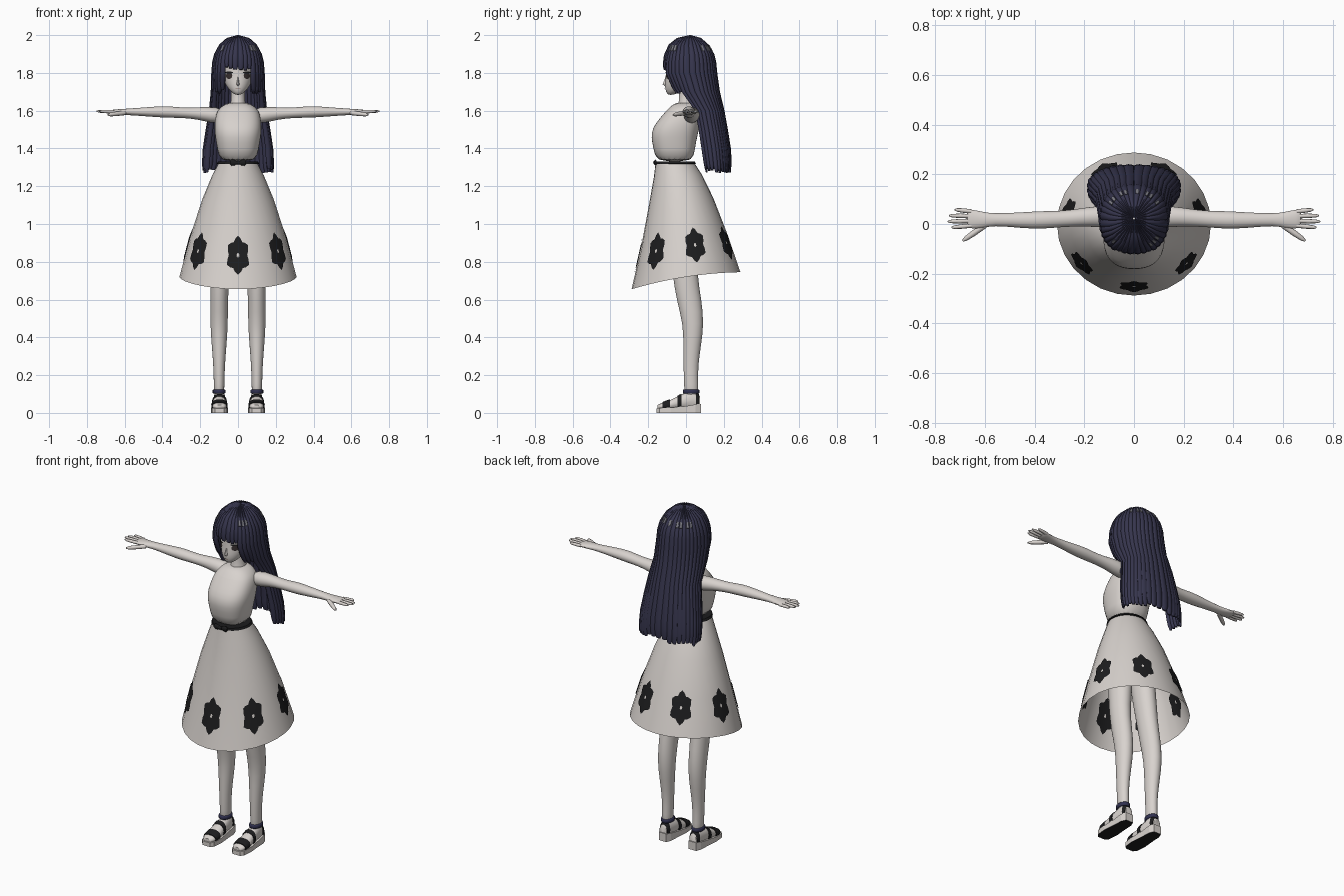
import bpy, bmesh, random
from math import sin, cos, pi, radians, sqrt
from mathutils import Vector as V

random.seed(4)
cube = bpy.data.objects.get("Cube")
if cube:
    bpy.data.objects.remove(cube)


def material(name, r, g, b):
    m = bpy.data.materials.new(name)
    m.use_nodes = True
    m.diffuse_color = (r, g, b, 1)
    node = m.node_tree.nodes["Principled BSDF"]
    node.inputs["Base Color"].default_value = (r, g, b, 1)
    node.inputs["Roughness"].default_value = 0.8
    return m


SKIN = material("pale skin", .69, .65, .62)
DRESS = material("off white cloth", .68, .64, .61)
HAIR = material("dark navy hair", .037, .036, .075)
SHINE = material("grey hair shine", .2, .2, .23)
BLACK = material("black", .012, .012, .013)
NAVY = material("navy strap", .03, .03, .08)
EYE = material("dark brown eye", .04, .03, .03)
LIP = material("muted lip", .35, .22, .2)


def loft(name, parts, mats, caps=True, mirror=False, sub=0, rule=None, smooth=True):
    """Skin each list of rings into a tube; all tubes form one object."""
    bm = bmesh.new()
    for rings in parts:
        rows = [[bm.verts.new(p) for p in r] for r in rings]
        n = len(rows[0])
        for a, b in zip(rows, rows[1:]):
            for i in range(n):
                j = (i + 1) % n
                bm.faces.new((a[i], a[j], b[j], b[i]))
        if caps:
            bm.faces.new(rows[0])
            bm.faces.new(rows[-1])
    bmesh.ops.recalc_face_normals(bm, faces=bm.faces)
    bm.normal_update()
    if rule:
        for f in bm.faces:
            f.material_index = rule(f)
    me = bpy.data.meshes.new(name)
    bm.to_mesh(me)
    bm.free()
    for m in mats:
        me.materials.append(m)
    if smooth:
        me.shade_smooth()
        me.set_sharp_from_angle(angle=radians(60))
    ob = bpy.data.objects.new(name, me)
    bpy.context.collection.objects.link(ob)
    if mirror:
        ob.modifiers.new("mirror", "MIRROR").use_clip = False
    if sub:
        ob.modifiers.new("round", "SUBSURF").levels = sub
        ob.modifiers["round"].render_levels = sub
    return ob


def lerp(keys, t):
    t = min(max(t, keys[0][0]), keys[-1][0])
    for a, b in zip(keys, keys[1:]):
        if t <= b[0]:
            f = (t - a[0]) / (b[0] - a[0])
            return [p + (q - p) * f for p, q in zip(a[1:], b[1:])]


def power(v, e):
    return abs(v) ** e * (1 if v > 0 else -1)


def ring(c, u, v, n=12, e=1.0):
    c, u, v = V(c), V(u), V(v)
    return [c + u * power(cos(2 * pi * i / n), e) + v * power(sin(2 * pi * i / n), e) for i in range(n)]


def level(z, rx, yf, yb, e=1.0, n=20):
    return ring((0, (yf + yb) / 2, z), (rx, 0, 0), (0, (yb - yf) / 2, 0), n, e)


# Skirt: flared, with a hem that dips at the front
SKIRT = [(0, .1, -.16, .04), (.12, .137, -.17, .085), (.33, .19, -.195, .145),
         (.66, .255, -.236, .22), (1, .31, -.288, .288)]


def skirt_point(th, t, off=0.0):
    rx, yf, yb = lerp(SKIRT, t)
    c, s = cos(th), sin(th)
    hem = .72 - .045 * c - .02 * c * c
    p = V((rx * s, (yf + yb) / 2 - (yb - yf) / 2 * c, 1.33 + t * (hem - 1.33)))
    return p + V((s, -c, .25)) * off


def skirt_ring(t, off=0.0):
    return [skirt_point(2 * pi * i / 28, t, off) for i in range(28)]


loft("skirt", [[skirt_ring(k[0]) for k in SKIRT]], [DRESS], caps=False)


# Seven star flowers around the hem, showing on both sides of the cloth
def flower(th, off):
    rows = []
    for s in (.12, .4, .7, 1):
        row = []
        for i in range(24):
            p = 2 * pi * i / 24
            r = s * (1 + .14 * cos(6 * p + pi))
            row.append(skirt_point(th + .21 * r * cos(p), .735 + .135 * r * sin(p), off))
        rows.append(row)
    return rows


loft("skirt_flowers", [flower(k * 2 * pi / 7, off) for k in range(7) for off in (.004, -.006)],
     [BLACK], caps=False)

# Belt and bow
loft("belt", [[skirt_ring(0, .002), skirt_ring(0, .006), skirt_ring(.02, .006), skirt_ring(.02, .001)]], [BLACK])
bow = [(.002, .005), (.018, .015), (.034, .017), (.042, .01)]
loft("bow", [[ring((x, -.162, 1.325), (0, .007, 0), (0, 0, r), 8) for x, r in bow]], [BLACK], mirror=True)
loft("bow_knot", [[ring((x, -.166, 1.325), (0, .008, 0), (0, 0, .01), 8) for x in (-.009, .009)]], [BLACK])

# Bodice and upper chest
BODY = [(1.325, .1, -.16, .04), (1.4, .11, -.173, .048), (1.46, .122, -.187, .06),
        (1.51, .127, -.178, .072), (1.56, .122, -.14, .08), (1.6, .112, -.105, .08),
        (1.625, .085, -.08, .07), (1.645, .05, -.05, .055)]
loft("bodice", [[level(*k, e=.82) for k in BODY]], [DRESS, SKIN], sub=1,
     rule=lambda f: int(f.calc_center_median().z > 1.61))
loft("neck", [[level(z, r, -r, r + .01) for z, r in ((1.61, .05), (1.65, .038), (1.7, .036), (1.76, .038))]], [SKIN])

# Head with nose
HEAD = [(1.683, .012, -.094, -.07), (1.698, .036, -.106, -.03), (1.725, .06, -.113, .03),
        (1.76, .077, -.111, .07), (1.8, .086, -.107, .1), (1.86, .09, -.108, .11),
        (1.92, .08, -.09, .1), (1.96, .045, -.04, .07)]
loft("head", [[level(*k) for k in HEAD]], [SKIN], sub=1)
loft("nose", [[level(z, r, yf, -.09, n=8) for z, r, yf in
               ((1.73, .006, -.11), (1.74, .009, -.124), (1.755, .006, -.117), (1.785, .003, -.106))]], [SKIN])


def face_disc(x, z, w, h, off):
    """Flat disc laid on the curve of the face."""
    rows = []
    for s in (.02, .5, 1):
        row = []
        for i in range(14):
            a = 2 * pi * i / 14
            px, pz = x + s * w * cos(a), z + s * h * sin(a)
            rx, yf, yb = lerp(HEAD, pz)
            y = (yf + yb) / 2 - (yb - yf) / 2 * sqrt(max(0, 1 - (px / rx) ** 2))
            row.append(V((px, y - off, pz)))
        rows.append(row)
    return rows


loft("eyes", [face_disc(.047, 1.785, .017, .017, .003)], [EYE], caps=False, mirror=True)
loft("eyelashes", [face_disc(.047, 1.802, .023, .005, .005)], [BLACK], caps=False, mirror=True)
loft("mouth", [face_disc(0, 1.716, .012, .002, .003)], [LIP], caps=False)

# Hair: overlapping locks hung on one envelope surface
ENVELOPE = [(1.26, .195, .06, .246), (1.4, .187, .035, .238), (1.5, .172, .02, .222),
            (1.6, .155, 0, .204), (1.7, .145, -.085, .18), (1.8, .142, -.127, .166),
            (1.86, .137, -.124, .16), (1.9, .127, -.115, .15), (1.95, .1, -.092, .12),
            (1.985, .06, -.048, .08), (2, .004, .018, .026)]


def hair_point(th, z, off=0.0):
    rx, yf, yb = lerp(ENVELOPE, z)
    cy, ry = (yf + yb) / 2, (yb - yf) / 2
    p = V((rx * power(sin(th), .87), cy - ry * power(cos(th), .87), z))
    n = (p - V((0, cy, min(z, 1.8)))).normalized()
    return p + n * off, n


def lock(deg):
    a = min(deg, 360 - deg)
    tip = 1.825 if a < 32 else 1.70 if a < 60 else 1.28
    tip += random.uniform(-.012, .012)
    th, step = radians(deg), radians(5)
    zs = [tip, tip + .025, tip + .06] + [k[0] for k in ENVELOPE if k[0] > tip + .07]
    rows = []
    for z in zs:
        taper = .5 if z == tip else .85 if z < tip + .03 else 1
        c, n = hair_point(th, z, -.013)
        wide = (hair_point(th + step, z)[0] - hair_point(th - step, z)[0]) * .66 * taper
        rows.append(ring(c, wide, n * .013 * taper, 8))
    return rows


loft("hair_locks", [lock(d) for d in range(5, 360, 10)], [HAIR])


# Broken band of shine around the crown
def shine(deg):
    lo, hi = radians(deg - 3), radians(deg + 3)
    return [[hair_point(lo, z, .002)[0], hair_point(hi, z, .002)[0],
             hair_point(hi, z, -.002)[0], hair_point(lo, z, -.002)[0]] for z in (1.918, 1.945)]


loft("hair_shine", [shine(d) for d in (35, 45, 55, 125, 145, 155, 175, 195, 205, 225, 235, 315)],
     [SHINE], smooth=False)

# Arms with palms
ARM = [(.075, .03, 1.572, .048, .044), (.15, .03, 1.578, .044, .043), (.21, .027, 1.586, .038, .034),
       (.29, .02, 1.588, .033, .027), (.37, .016, 1.594, .038, .033), (.45, .015, 1.594, .033, .028),
       (.57, .018, 1.594, .024, .018), (.61, .016, 1.593, .035, .017), (.655, .02, 1.594, .04, .013),
       (.675, .022, 1.594, .038, .009)]
loft("arms", [[ring((x, y, z), (0, a, 0), (0, 0, b)) for x, y, z, a, b in ARM]], [SKIN], mirror=True, sub=1)


# Fingers and thumb
def finger(start, end, r):
    a, b = V(start), V(end)
    side = (b - a).cross(V((0, 0, 1))).normalized()
    return [ring(a.lerp(b, t), side * r * k, V((0, 0, r * k)), 8) for t, k in ((0, 1), (.5, 1), (.85, .8), (1, .3))]


digits = [finger((.655, .022 + .019 * i, 1.594), (tip, .022 + .024 * i, 1.597), .009)
          for i, tip in ((-1.5, .735), (-.5, .75), (.5, .745), (1.5, .722))]
digits.append(finger((.6, -.005, 1.588), (.69, -.068, 1.578), .012))
loft("fingers", digits, [SKIN], mirror=True)

# Legs
LEG = [(1.15, .06, -.03, .058, .08), (.95, .078, -.02, .064, .08), (.72, .097, -.005, .052, .065),
       (.6, .1, .016, .047, .068), (.47, .1, .04, .048, .056), (.36, .1, .033, .04, .048),
       (.25, .1, .025, .031, .039), (.15, .1, .027, .028, .038), (.07, .1, .03, .028, .038)]
loft("legs", [[ring((x, y, z), (a, 0, 0), (0, b, 0), 16) for z, x, y, a, b in LEG]], [SKIN], mirror=True, sub=1)

# Feet, sandal soles and straps
FOOT = [(-.15, .022, .042), (-.13, .037, .052), (-.08, .04, .07), (-.02, .034, .1),
        (.04, .031, .12), (.074, .022, .09)]


def foot_ring(y, grow=0.0):
    w, top = lerp(FOOT, y)
    return ring((.098, y, (top + .018) / 2), (w + grow, 0, 0), (0, 0, (top - .018) / 2 + grow), 14, .9)


loft("feet", [[foot_ring(k[0]) for k in FOOT]], [SKIN], mirror=True)
SOLE = [(-.157, .024, .024), (-.14, .039, .026), (-.08, .045, .028), (0, .038, .036), (.05, .036, .045), (.08, .024, .048)]
loft("sandal_soles", [[[V((.098 + s * w, y, z)) for s, z in ((-1, 0), (1, 0), (1, h), (-1, h))] for y, w, h in SOLE]],
     [DRESS, BLACK], mirror=True, smooth=False, rule=lambda f: int(f.normal.z < -.5))
loft("sandal_straps", [[foot_ring(a, .004), foot_ring((a + b) / 2, .005), foot_ring(b, .004)]
                       for a, b in ((-.125, -.085), (-.045, -.025), (.052, .07))], [BLACK], mirror=True)
loft("ankle_straps", [[ring((.1, .027, z), (r, 0, 0), (0, r + .01, 0), 16) for z, r in
                       ((.102, .031), (.106, .034), (.12, .034), (.124, .031))]], [NAVY], mirror=True)
